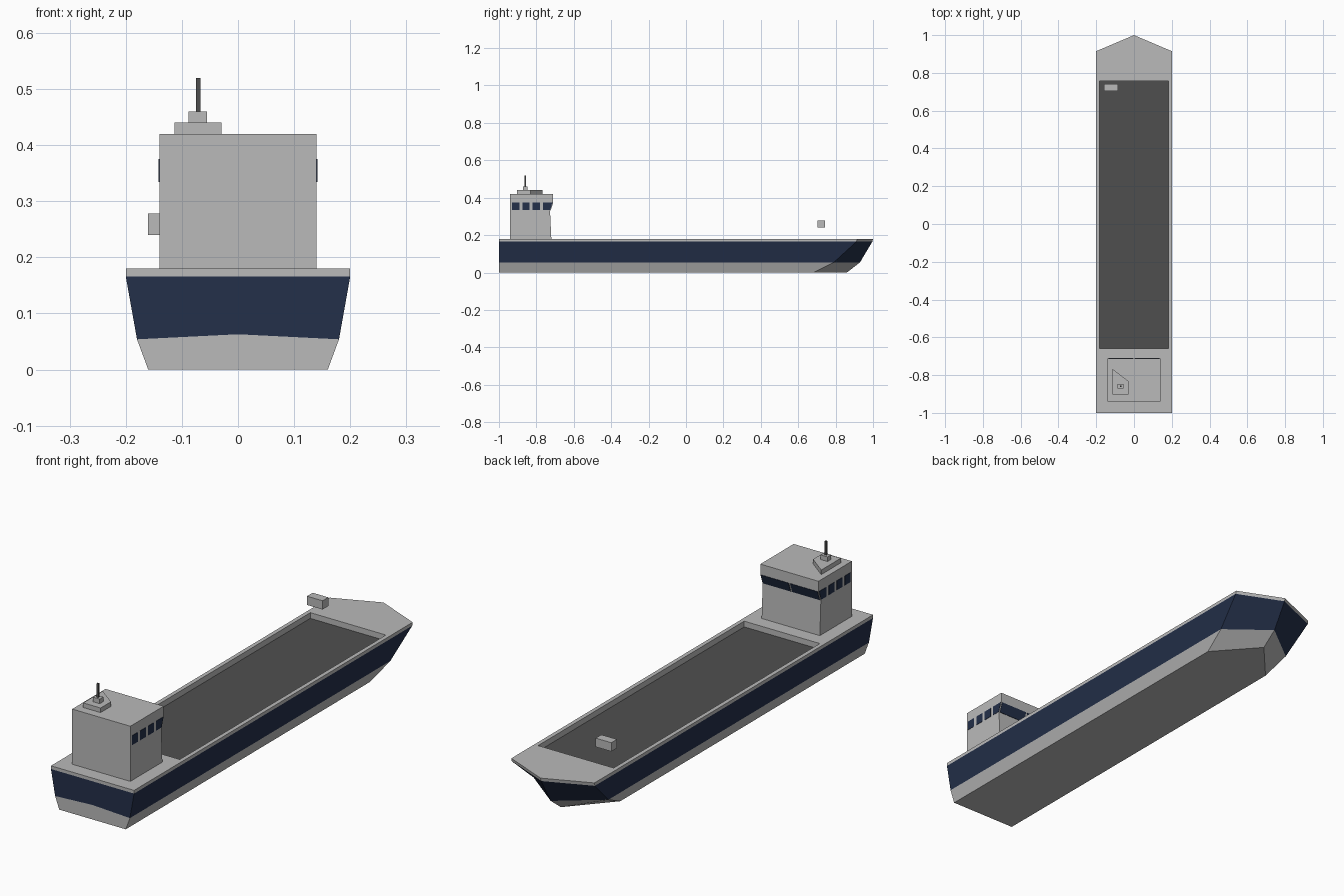
import bpy
import bmesh

cube = bpy.data.objects.get("Cube")
if cube:
    bpy.data.objects.remove(cube, do_unlink=True)


def material(name, rgb):
    m = bpy.data.materials.new(name)
    m.use_nodes = True
    m.diffuse_color = (*rgb, 1)
    m.node_tree.nodes["Principled BSDF"].inputs["Base Color"].default_value = (*rgb, 1)
    return m


grey = material("light grey", (0.49, 0.49, 0.49))
navy = material("navy blue", (0.017, 0.029, 0.068))
dark = material("dark grey", (0.078, 0.078, 0.078))


def finish(name, bm, *mats):
    bmesh.ops.recalc_face_normals(bm, faces=bm.faces[:])
    mesh = bpy.data.meshes.new(name)
    bm.to_mesh(mesh)
    bm.free()
    for m in mats:
        mesh.materials.append(m)
    ob = bpy.data.objects.new(name, mesh)
    bpy.context.collection.objects.link(ob)
    return ob


def prism(name, outline, lo, hi, mat, axis="x"):
    """Extrude an outline of (y, z) along x, or of (x, y) along z."""
    bm = bmesh.new()
    place = (lambda p, t: (t, *p)) if axis == "x" else (lambda p, t: (*p, t))
    a, b = ([bm.verts.new(place(p, t)) for p in outline] for t in (lo, hi))
    bm.faces.new(a)
    bm.faces.new(b)
    for i in range(len(a)):
        j = (i + 1) % len(a)
        bm.faces.new((a[i], a[j], b[j], b[i]))
    return finish(name, bm, mat)


def box(name, x0, x1, y0, y1, z0, z1, mat):
    return prism(name, [(x0, y0), (x1, y0), (x1, y1), (x0, y1)], z0, z1, mat, "z")


# Hull: stacked waterlines with a pointed bow and a flat stern
def build_hull():
    bm = bmesh.new()

    def ring(z, half, shoulder, tip, stern_rise=0):
        pts = [(0, -1, z + stern_rise), (half, -1, z), (half, shoulder, z),
               (0, tip, z), (-half, shoulder, z), (-half, -1, z)]
        return [bm.verts.new(p) for p in pts]

    def join(a, b, index):
        for i in range(len(a)):
            j = (i + 1) % len(a)
            bm.faces.new((a[i], a[j], b[j], b[i])).material_index = index

    keel = ring(0, 0.16, 0.68, 0.86)
    chine = ring(0.054, 0.18, 0.79, 0.93, 0.009)
    belt = ring(0.166, 0.2, 0.912, 0.997)
    o = ring(0.18, 0.2, 0.915, 1)
    join(keel, chine, 0)
    join(chine, belt, 1)
    join(belt, o, 0)
    bm.faces.new(keel)

    # Deck around the sunken cargo hold
    def hold(z):
        return [bm.verts.new((x, y, z)) for x, y in
                ((0.182, -0.66), (0.182, 0.757), (-0.182, 0.757), (-0.182, -0.66))]

    i, floor = hold(0.18), hold(0.155)
    for f in ((o[1], o[2], i[1], i[0]), (o[2], o[3], o[4], i[2], i[1]),
              (o[4], o[5], i[3], i[2]), (o[5], o[0], o[1], i[0], i[3])):
        bm.faces.new(f)
    join(i, floor, 0)
    bm.faces.new(floor).material_index = 2
    finish("hull", bm, grey, navy, dark)


build_hull()

# Bridge house with a sloping window band facing the bow
prism("bridge_house", [(-0.94, 0.18), (-0.72, 0.18), (-0.727, 0.33),
                       (-0.711, 0.375), (-0.711, 0.42), (-0.94, 0.42)], -0.14, 0.14, grey)

for side, s in (("left", 1), ("right", -1)):
    # Side windows; the foremost follows the slope
    for n in range(4):
        y0 = -0.93 + n * 0.055
        y1 = y0 + 0.039
        low, high = (-0.727, -0.714) if n == 3 else (y1, y1)
        prism(f"{side}_side_window_{n + 1}",
              [(y0, 0.334), (low, 0.334), (high, 0.375), (y0, 0.375)],
              s * 0.139, s * 0.1415, navy)
    # Forward windows
    prism(f"{side}_forward_window",
          [(-0.729, 0.332), (-0.7245, 0.332), (-0.7095, 0.374), (-0.714, 0.374)],
          s * 0.004, s * 0.136, navy)

# Roof platform, mast foot and mast
prism("roof_platform", [(-0.113, -0.903), (-0.029, -0.903), (-0.029, -0.832),
                        (-0.113, -0.768)], 0.42, 0.44, grey, "z")
box("mast_foot", -0.088, -0.055, -0.872, -0.847, 0.44, 0.46, grey)
box("mast", -0.075, -0.067, -0.864, -0.856, 0.46, 0.52, dark)

# Raised locker above the fore end of the hold
box("fore_locker", -0.16, -0.085, 0.703, 0.742, 0.24, 0.278, grey)
